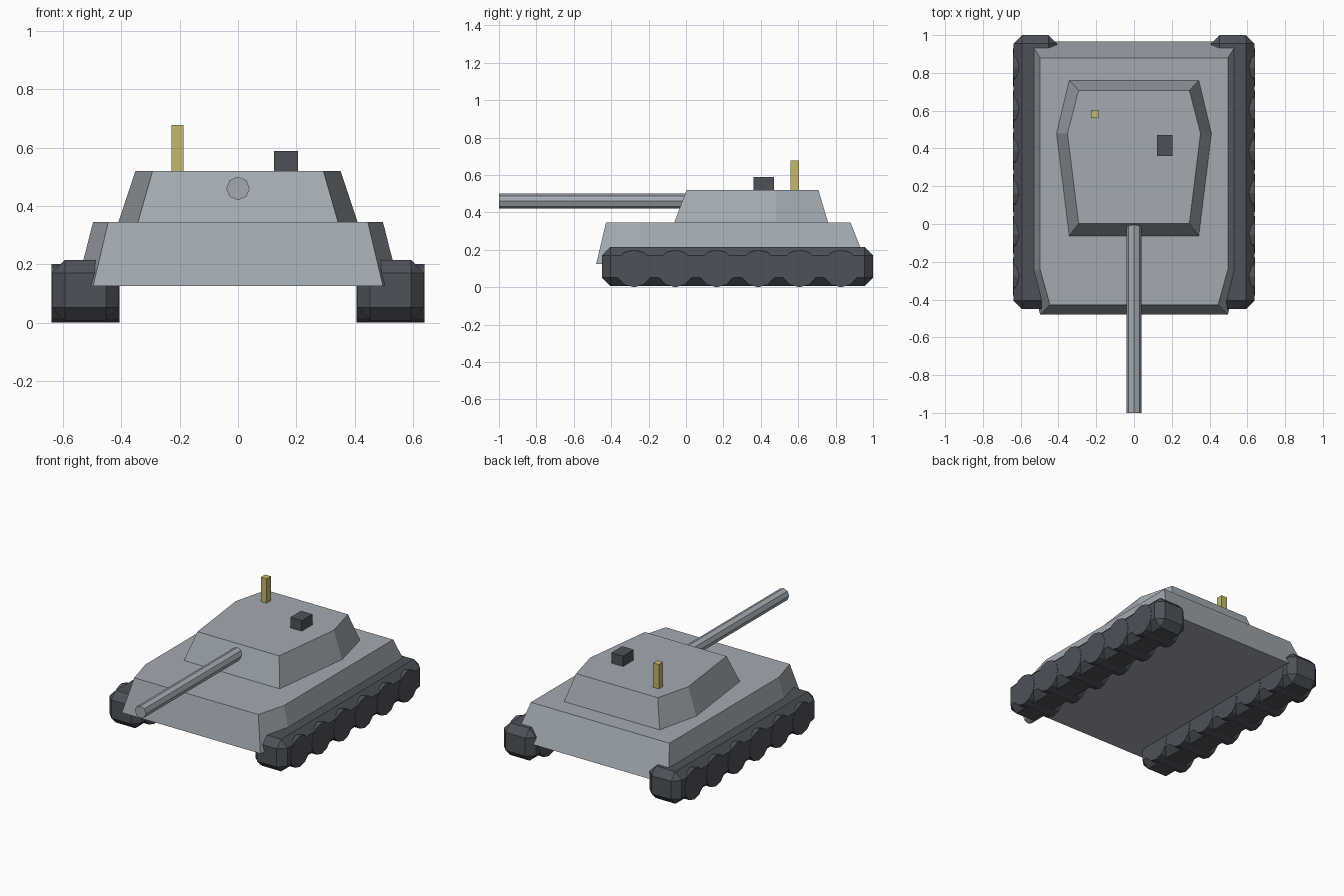
import bpy, bmesh, math
from mathutils import Matrix

if "Cube" in bpy.data.objects:
    bpy.data.objects.remove(bpy.data.objects["Cube"])


def material(name, rgb):
    m = bpy.data.materials.new(name)
    m.diffuse_color = (*rgb, 1)
    m.use_nodes = True
    m.node_tree.nodes["Principled BSDF"].inputs["Base Color"].default_value = m.diffuse_color
    return m


grey = material("armour grey", (0.36, 0.40, 0.44))
dark = material("track dark grey", (0.075, 0.085, 0.10))
yellow = material("antenna yellow", (0.56, 0.48, 0.16))


def finish(name, bm, mat):
    bmesh.ops.recalc_face_normals(bm, faces=bm.faces)
    mesh = bpy.data.meshes.new(name)
    bm.to_mesh(mesh)
    bm.free()
    mesh.materials.append(mat)
    obj = bpy.data.objects.new(name, mesh)
    bpy.context.collection.objects.link(obj)
    return obj


def box(name, lo, hi, mat, bevel=0):
    bm = bmesh.new()
    bmesh.ops.create_cube(bm, size=1)
    for v in bm.verts:
        v.co = [l + (c + 0.5) * (h - l) for l, h, c in zip(lo, hi, v.co)]
    if bevel:
        bmesh.ops.bevel(bm, geom=bm.edges[:], offset=bevel, segments=1,
                        affect='EDGES')
    return finish(name, bm, mat)


def cylinder(name, centre, axis, radius, length, sides, turn, mat):
    bm = bmesh.new()
    rot = Matrix.Rotation(math.pi / 2, 4, axis)
    bmesh.ops.create_cone(bm, cap_ends=True, segments=sides, radius1=radius,
                          radius2=radius, depth=length,
                          matrix=Matrix.Translation(centre) @ rot
                          @ Matrix.Rotation(turn, 4, 'Z'))
    return finish(name, bm, mat)


def loft(name, half_low, half_high, z0, z1, mat):
    """Sloped armour between two mirrored outlines given as right halves."""
    bm = bmesh.new()
    rings = []
    for half, z in ((half_low, z0), (half_high, z1)):
        outline = half + [(-x, y) for x, y in reversed(half)]
        rings.append([bm.verts.new((x, y, z)) for x, y in outline])
        bm.faces.new(rings[-1])
    n = len(rings[0])
    for i in range(n):
        j = (i + 1) % n
        bm.faces.new((rings[0][i], rings[0][j], rings[1][j], rings[1][i]))
    return finish(name, bm, mat)


# Hull and turret
loft("hull", [(0.497, -0.48), (0.553, -0.25), (0.553, 0.967)],
     [(0.445, -0.428), (0.497, -0.24), (0.497, 0.88)], 0.125, 0.345, grey)
loft("turret", [(0.343, -0.063), (0.41, 0.48), (0.343, 0.76)],
     [(0.293, 0.003), (0.352, 0.48), (0.293, 0.708)], 0.345, 0.52, grey)

# Gun barrel, hatch and antenna
cylinder("gun_barrel", (0, -0.48, 0.46), 'X', 0.04, 1.04, 8, 0, grey)
box("hatch", (0.123, 0.36, 0.51), (0.205, 0.47, 0.588), dark)
box("antenna", (-0.228, 0.56, 0.51), (-0.187, 0.604, 0.678), yellow)

# Tracks with road wheels on both sides
for side, s in (("left", -1), ("right", 1)):
    x0, x1 = sorted((s * 0.408, s * 0.638))
    box(side + "_track", (x0, -0.45, 0.007), (x1, 1.0, 0.215), dark, 0.045)
    for i in range(6):
        cylinder(f"{side}_wheel_{i + 1}", (s * 0.523, -0.278 + i * 0.2212, 0.1),
                 'Y', 0.1, 0.234, 12, 0, dark)
